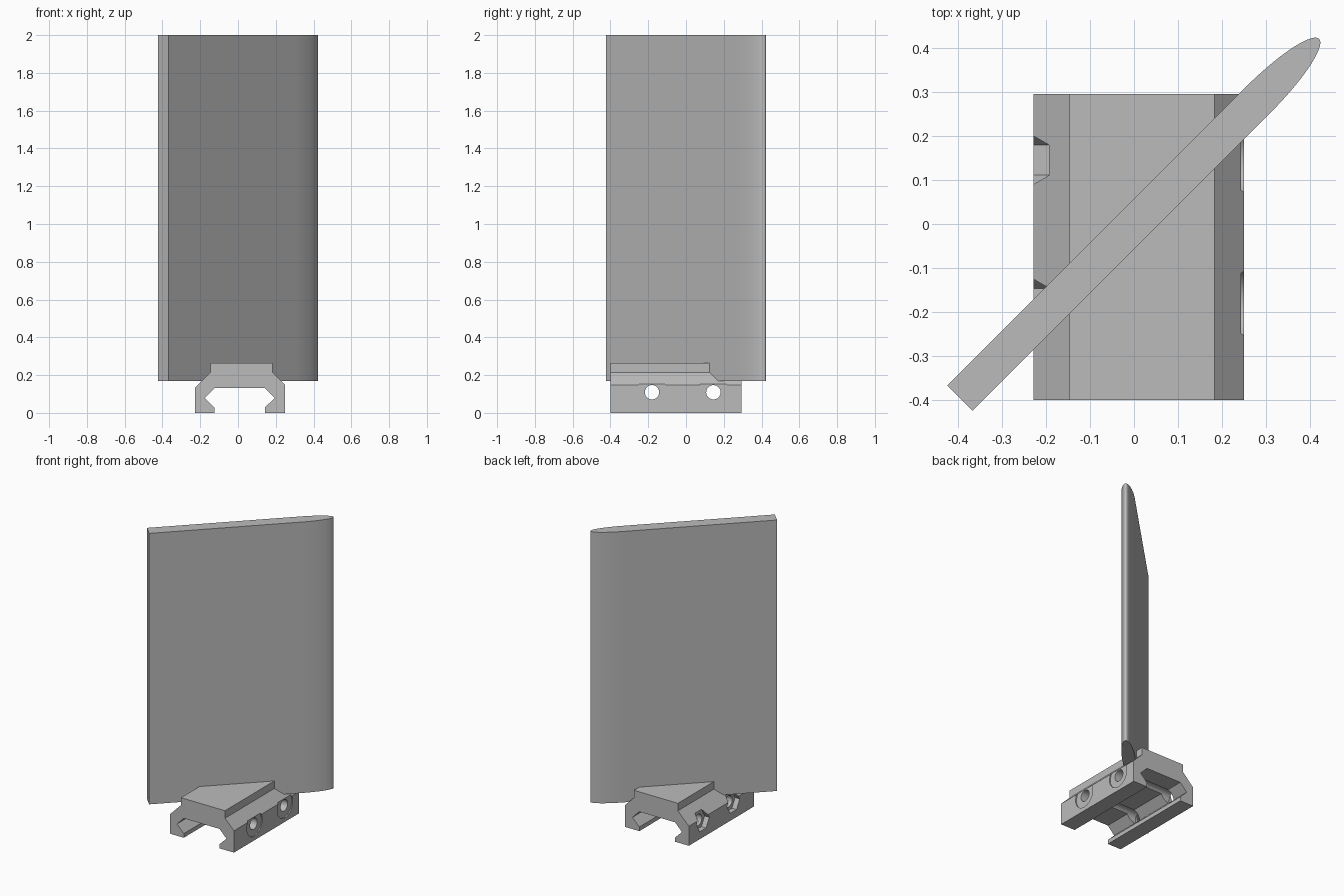
import bpy, bmesh
from math import cos, sin, pi, radians
from mathutils import Vector

cube = bpy.data.objects.get("Cube")
if cube:
    bpy.data.objects.remove(cube, do_unlink=True)

grey = bpy.data.materials.new("plain grey")
grey.use_nodes = True
grey.diffuse_color = (0.5, 0.5, 0.5, 1)
grey.node_tree.nodes["Principled BSDF"].inputs["Base Color"].default_value = (0.5, 0.5, 0.5, 1)


def prism(name, outline, push):
    """Closed outline of 3D points, extruded along push."""
    bm = bmesh.new()
    face = bm.faces.new([bm.verts.new(p) for p in outline])
    top = bmesh.ops.extrude_face_region(bm, geom=[face])["geom"]
    bmesh.ops.translate(bm, vec=Vector(push),
                        verts=[v for v in top if isinstance(v, bmesh.types.BMVert)])
    bmesh.ops.recalc_face_normals(bm, faces=bm.faces)
    mesh = bpy.data.meshes.new(name)
    bm.to_mesh(mesh)
    bm.free()
    mesh.materials.append(grey)
    obj = bpy.data.objects.new(name, mesh)
    bpy.context.collection.objects.link(obj)
    return obj


def activate(obj):
    bpy.ops.object.select_all(action='DESELECT')
    obj.select_set(True)
    bpy.context.view_layer.objects.active = obj


def cut(target, y, z, radius, sides, x0, x1):
    """Cut a round or hexagonal bore along x."""
    ring = [(x0, y + radius * cos(2 * pi * i / sides), z + radius * sin(2 * pi * i / sides))
            for i in range(sides)]
    cutter = prism("bore_cutter", ring, (x1 - x0, 0, 0))
    cutter.hide_render = True
    mod = target.modifiers.new("bore", 'BOOLEAN')
    mod.operation, mod.solver, mod.object = 'DIFFERENCE', 'EXACT', cutter
    activate(target)
    bpy.ops.object.modifier_apply(modifier=mod.name)
    bpy.data.objects.remove(cutter, do_unlink=True)


# Rail clamp: chamfered channel running front to back
outer = [(0.25, 0), (0.25, 0.147), (0.183, 0.214), (0.183, 0.265),
         (-0.146, 0.265), (-0.146, 0.214), (-0.228, 0.132), (-0.228, 0)]
inner = [(-0.125, 0), (-0.125, 0.028), (-0.176, 0.079), (-0.125, 0.131),
         (0.142, 0.131), (0.194, 0.079), (0.142, 0.028), (0.142, 0)]
clamp = prism("rail_clamp", [(x, -0.4, z) for x, z in outer + inner], (0, 0.695, 0))

# Two cross bolts: through hole, shallow washer seat, hexagonal nut pocket
BOLT_Z = 0.109
for y in (-0.18, 0.145):
    cut(clamp, y, BOLT_Z, 0.038, 40, -0.4, 0.4)
    cut(clamp, y, BOLT_Z, 0.082, 56, 0.243, 0.4)
    cut(clamp, y, BOLT_Z, 0.068, 6, -0.193, -0.4)

# Upright blade on the diagonal: square trailing end, elliptical leading edge
HALF, START, NOSE, BACK = 0.0405, 0.395, 0.199, -0.559
plan = [(BACK, HALF), (BACK, -HALF)]
plan += [(START + NOSE * cos(a), HALF * sin(a))
         for a in (pi * (i / 40 - 0.5) for i in range(41))]
d = 0.5 ** 0.5
blade = prism("blade", [((s - t) * d, (s + t) * d, 0.17) for s, t in plan], (0, 0, 1.83))

for obj in (clamp, blade):
    activate(obj)
    bpy.ops.object.shade_smooth_by_angle(angle=radians(25))
